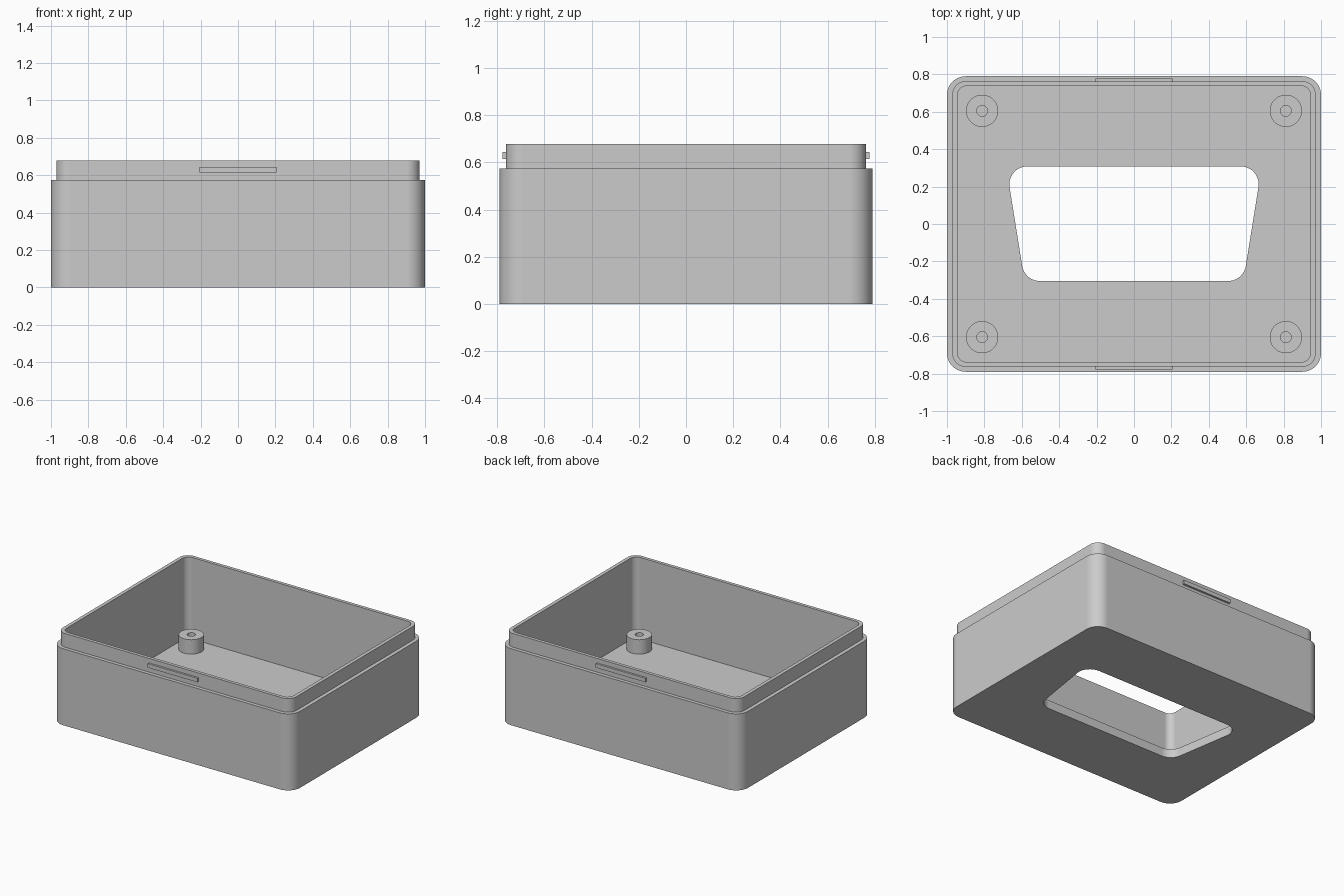
import bpy, bmesh, math
from mathutils import Vector

cube = bpy.data.objects.get("Cube")
if cube:
    bpy.data.objects.remove(cube, do_unlink=True)

grey = bpy.data.materials.new("light grey plastic")
grey.use_nodes = True
colour = (0.6, 0.6, 0.6, 1)
grey.diffuse_color = colour
grey.node_tree.nodes["Principled BSDF"].inputs["Base Color"].default_value = colour


def rounded(corners, radius, steps=10):
    """Counter-clockwise outline with an arc at each corner."""
    pts = [Vector(c) for c in corners]
    out = []
    for i, p in enumerate(pts):
        a = (pts[i - 1] - p).normalized()
        b = (pts[(i + 1) % len(pts)] - p).normalized()
        half = a.angle(b) / 2
        centre = p + (a + b).normalized() * radius / math.sin(half)
        sweep = math.pi - 2 * half
        start = p + a * radius / math.tan(half) - centre
        angle = math.atan2(start.y, start.x)
        for k in range(steps + 1):
            t = angle + sweep * k / steps
            out.append(centre + radius * Vector((math.cos(t), math.sin(t))))
    return out


def box_outline(x, y, radius):
    return rounded([(-x, -y), (x, -y), (x, y), (-x, y)], radius)


def circle(radius, sides=40):
    return [Vector((radius * math.cos(math.tau * k / sides),
                    radius * math.sin(math.tau * k / sides))) for k in range(sides)]


def finish(name, bm, location=(0, 0, 0)):
    bmesh.ops.recalc_face_normals(bm, faces=bm.faces)
    mesh = bpy.data.meshes.new(name)
    bm.to_mesh(mesh)
    bm.free()
    mesh.materials.append(grey)
    obj = bpy.data.objects.new(name, mesh)
    obj.location = location
    bpy.context.collection.objects.link(obj)
    bpy.ops.object.select_all(action='DESELECT')
    obj.select_set(True)
    bpy.context.view_layer.objects.active = obj
    bpy.ops.object.shade_smooth_by_angle(angle=math.radians(30))
    # Keep the large walls evenly shaded beside their rounded corners
    weighted = obj.modifiers.new("even walls", 'WEIGHTED_NORMAL')
    weighted.keep_sharp = True
    return obj


def closed_loft(name, rings, location=(0, 0, 0)):
    """Join each (outline, height) ring to the next, and the last to the first."""
    bm = bmesh.new()
    loops = [[bm.verts.new((p.x, p.y, z)) for p in outline] for outline, z in rings]
    for i, low in enumerate(loops):
        high = loops[(i + 1) % len(loops)]
        for k in range(len(low)):
            j = (k + 1) % len(low)
            bm.faces.new((low[k], low[j], high[j], high[k]))
    return finish(name, bm, location)


# Case: outer wall, stepped lip, inside wall, floor and window opening
floor_z, shoulder_z, top_z = 0.065, 0.575, 0.678
outer = box_outline(1.0, 0.79, 0.1)
lip = box_outline(0.971, 0.763, 0.07)
inside = box_outline(0.944, 0.738, 0.05)
window = rounded([(-0.585, -0.305), (0.585, -0.305), (0.683, 0.308), (-0.683, 0.308)], 0.096)
closed_loft("case_body", [
    (outer, 0), (outer, shoulder_z), (lip, shoulder_z), (lip, top_z),
    (inside, top_z), (inside, floor_z), (window, floor_z), (window, 0)])

# Screw posts in the four corners
post_top, post_base = floor_z + 0.108, floor_z - 0.005
post, bore = circle(0.086), circle(0.029)
post_rings = [(post, post_base), (post, post_top), (bore, post_top), (bore, post_base)]
for side, x in (("right", -0.812), ("left", 0.812)):
    for end, y in (("front", -0.605), ("back", 0.605)):
        closed_loft(f"screw_post_{end}_{side}", post_rings, (x, y, 0))

# Snap ridges on the front and back of the lip
for end, s in (("front", -1), ("back", 1)):
    bm = bmesh.new()
    bmesh.ops.create_cube(bm, size=1)
    bmesh.ops.scale(bm, vec=(0.412, 0.02, 0.03), verts=bm.verts)
    finish(f"snap_ridge_{end}", bm, (0, s * 0.768, 0.629))
